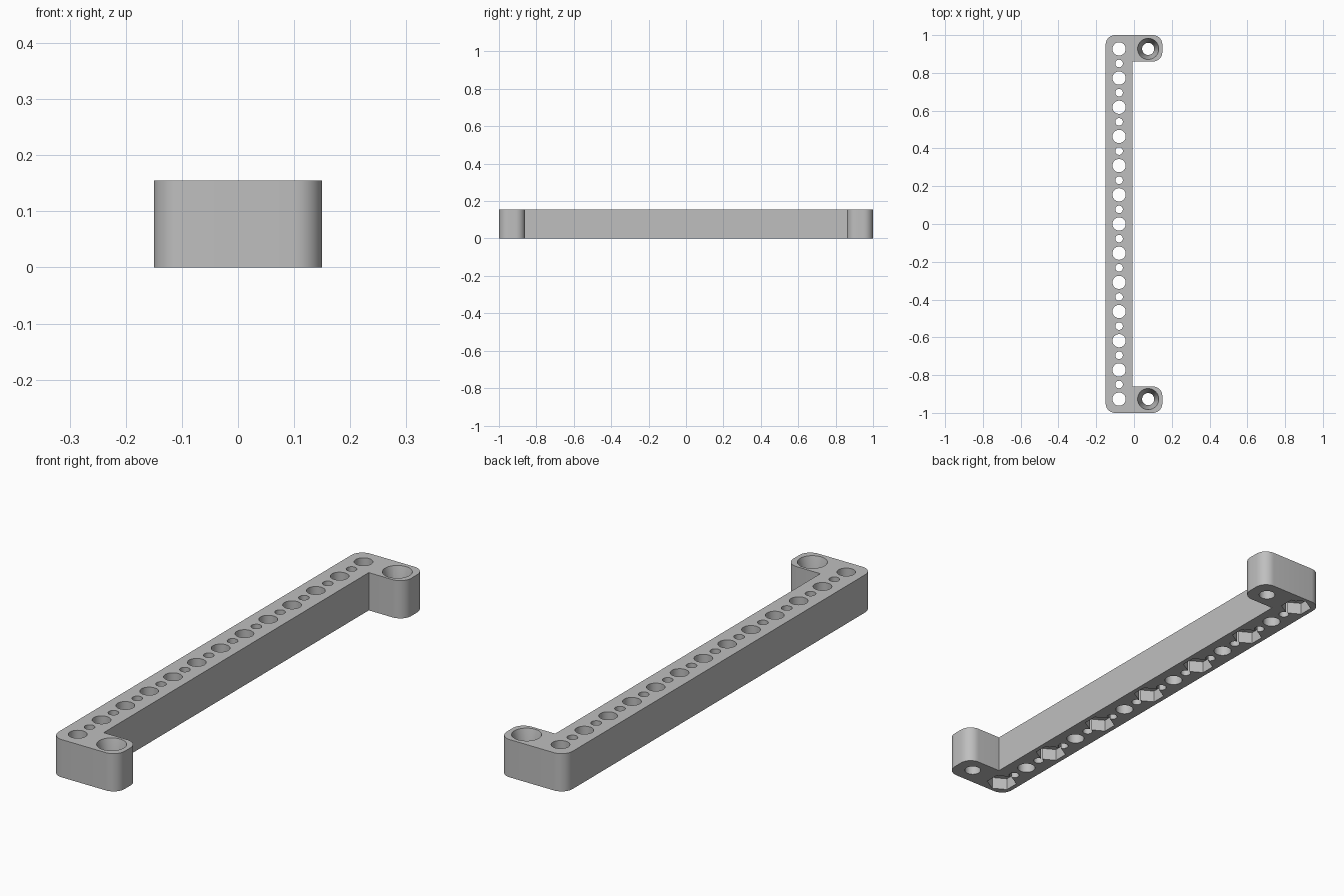
import bpy, bmesh, math
from mathutils import Matrix, Vector

cube = bpy.data.objects.get("Cube")
if cube:
    bpy.data.objects.remove(cube, do_unlink=True)

HEIGHT = 0.155
HALF_X, HALF_Y = 0.15, 1.0
BAR_EDGE, EAR_EDGE = -0.008, 0.86
CORNER = 0.05
PITCH = 0.1545
HOLE_X, EAR_X = -0.079, 0.075
END_Y = 6 * PITCH

grey = bpy.data.materials.new("light grey plastic")
grey.use_nodes = True
colour = (0.52, 0.52, 0.52, 1)
grey.diffuse_color = colour
grey.node_tree.nodes["Principled BSDF"].inputs["Base Color"].default_value = colour


def make_object(name, bm):
    bmesh.ops.recalc_face_normals(bm, faces=bm.faces)
    mesh = bpy.data.meshes.new(name)
    bm.to_mesh(mesh)
    bm.free()
    obj = bpy.data.objects.new(name, mesh)
    bpy.context.collection.objects.link(obj)
    mesh.materials.append(grey)
    return obj


def add_shaft(bm, x, y, z0, z1, r0, r1, sides, turn=0):
    place = Matrix.Translation((x, y, (z0 + z1) / 2)) @ Matrix.Rotation(turn, 4, "Z")
    bmesh.ops.create_cone(bm, cap_ends=True, segments=sides, radius1=r0,
                          radius2=r1, depth=z1 - z0, matrix=place)


def rounded(x, y, steps=10):
    """Quarter-circle points of an outer corner, running counter-clockwise."""
    sx, sy = math.copysign(1, x), math.copysign(1, y)
    centre = Vector((x - sx * CORNER, y - sy * CORNER, 0))
    start = math.atan2(sy, sx) - math.pi / 4
    return [centre + CORNER * Vector((math.cos(a), math.sin(a), 0))
            for a in (start + math.pi / 2 * i / steps for i in range(steps + 1))]


def ear_corner(y, outward):
    """Rounded inner corner of an ear, bulging away from its middle."""
    pts = rounded(HALF_X, outward)
    return [Vector((p.x, p.y - outward + y, 0)) for p in pts]


# Bar with an ear at each end, extruded from one outline
outline = rounded(-HALF_X, -HALF_Y) + rounded(HALF_X, -HALF_Y)
outline += ear_corner(-EAR_EDGE, 1) + [Vector((BAR_EDGE, -EAR_EDGE, 0))]
outline += [Vector((BAR_EDGE, EAR_EDGE, 0))] + ear_corner(EAR_EDGE, -1)
outline += rounded(HALF_X, HALF_Y) + rounded(-HALF_X, HALF_Y)
bm = bmesh.new()
base = bm.faces.new([bm.verts.new(p) for p in outline])
top = bmesh.ops.extrude_face_region(bm, geom=[base])
bmesh.ops.translate(bm, vec=(0, 0, HEIGHT),
                    verts=[v for v in top["geom"] if isinstance(v, bmesh.types.BMVert)])
bracket = make_object("mounting_bar", bm)

# Alternating large and small holes, plus the ear screw holes
bm = bmesh.new()
for i in range(-12, 13):
    radius = 0.035 if i % 2 == 0 else 0.02
    add_shaft(bm, HOLE_X, i * PITCH / 2, -0.1, HEIGHT + 0.1, radius, radius, 40)
for y in (-END_Y, END_Y):
    add_shaft(bm, EAR_X, y, -0.1, HEIGHT + 0.1, 0.032, 0.032, 40)
holes = make_object("hole_cutter", bm)

# Tapered seats for the screw heads
bm = bmesh.new()
for y in (-END_Y, END_Y):
    slope = (0.056 - 0.031) / 0.1
    add_shaft(bm, EAR_X, y, HEIGHT - 0.1, HEIGHT + 0.02,
              0.031, 0.056 + 0.02 * slope, 40)
seats = make_object("screw_seat_cutter", bm)

# Hexagonal nut pockets under every second large hole
bm = bmesh.new()
for i in range(-6, 7, 2):
    add_shaft(bm, HOLE_X, i * PITCH, -0.05, 0.05, 0.06, 0.06, 6)
# Point the hexagons along the bar
for v in bm.verts:
    cy = round(v.co.y / (2 * PITCH)) * 2 * PITCH
    angle = math.atan2(v.co.y - cy, v.co.x - HOLE_X)
    angle = math.pi / 2 + round((angle - math.pi / 2 + 0.01) / (math.pi / 3)) * math.pi / 3
    v.co.x = HOLE_X + 0.06 * math.cos(angle)
    v.co.y = cy + 0.06 * math.sin(angle)
pockets = make_object("nut_pocket_cutter", bm)

# Cut everything, then drop the cutters
bpy.ops.object.select_all(action="DESELECT")
bpy.context.view_layer.objects.active = bracket
bracket.select_set(True)
for cutter in (holes, seats, pockets):
    cutter.hide_render = True
    mod = bracket.modifiers.new(cutter.name, "BOOLEAN")
    mod.operation = "DIFFERENCE"
    mod.solver = "EXACT"
    mod.object = cutter
    bpy.ops.object.modifier_apply(modifier=mod.name)
    bpy.data.objects.remove(cutter, do_unlink=True)

bpy.ops.object.shade_smooth_by_angle(angle=math.radians(30))
